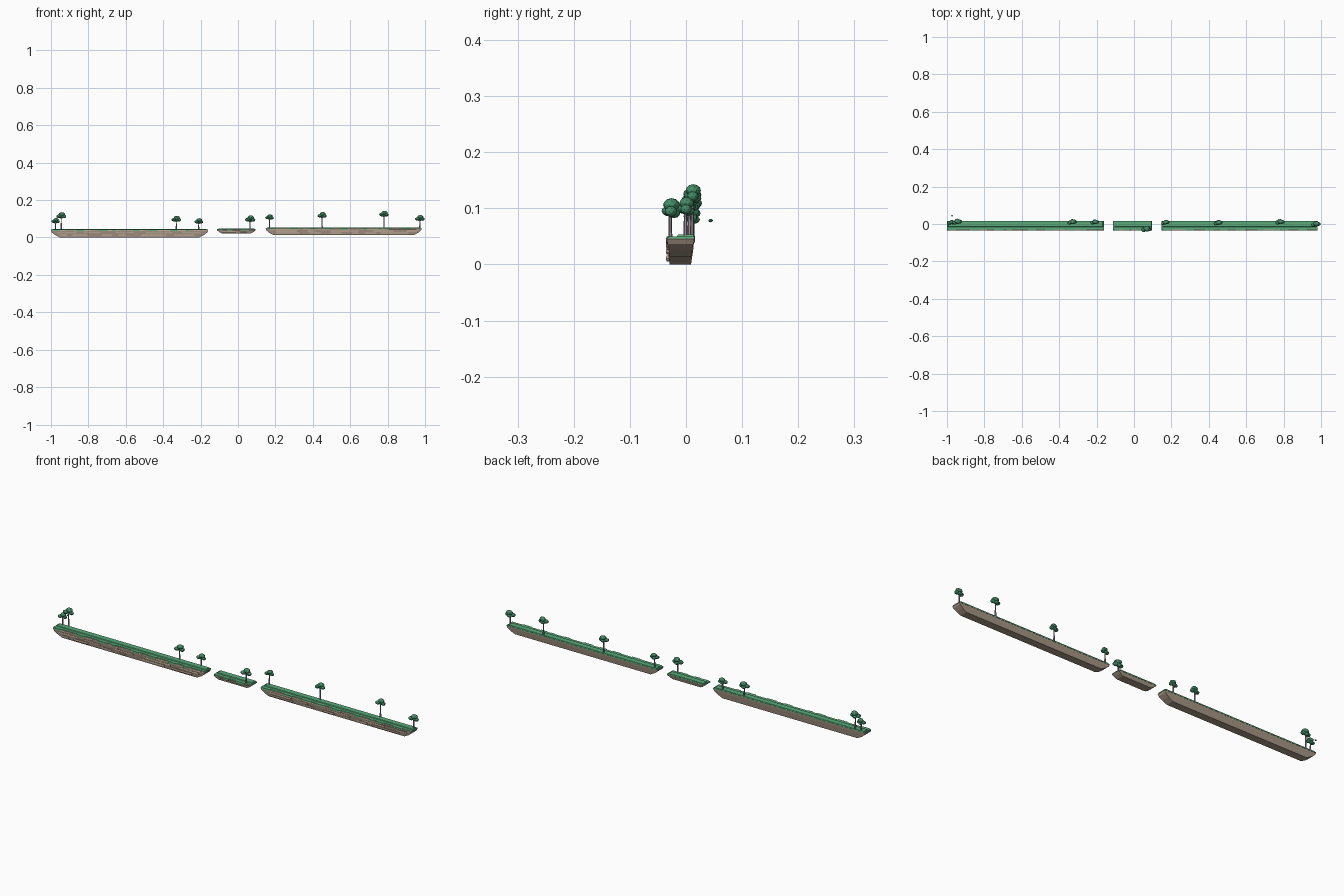
import bpy, bmesh, math, random
from mathutils import Matrix, Vector

if "Cube" in bpy.data.objects:
    bpy.data.objects.remove(bpy.data.objects["Cube"])

random.seed(4)


def material(name, rgb):
    m = bpy.data.materials.new(name)
    m.diffuse_color = (*rgb, 1)
    m.use_nodes = True
    m.node_tree.nodes["Principled BSDF"].inputs["Base Color"].default_value = m.diffuse_color
    return m


ROCK = material("rock", (0.38, 0.30, 0.23))
STONE = material("stone", (0.46, 0.36, 0.27))
GRASS = material("grass", (0.10, 0.40, 0.19))
LEAF = material("leaf", (0.06, 0.27, 0.14))
BARK = material("bark", (0.32, 0.27, 0.30))


def finish(bm, name, mat):
    bmesh.ops.recalc_face_normals(bm, faces=bm.faces)
    me = bpy.data.meshes.new(name)
    bm.to_mesh(me)
    bm.free()
    me.materials.append(mat)
    ob = bpy.data.objects.new(name, me)
    bpy.context.collection.objects.link(ob)
    return ob


def add_rings(bm, rings):
    """Skin a stack of rectangles (x0, x1, y0, y1, z), capped at both ends."""
    loops = []
    for x0, x1, y0, y1, z in rings:
        loops.append([bm.verts.new((x, y, z)) for x, y in
                      ((x0, y0), (x1, y0), (x1, y1), (x0, y1))])
    for a, b in zip(loops, loops[1:]):
        for i in range(4):
            j = (i + 1) % 4
            bm.faces.new((a[i], a[j], b[j], b[i]))
    bm.faces.new(loops[0][::-1])
    bm.faces.new(loops[-1])


def platform(side, x0, x1, z0, z1):
    h = z1 - z0
    e = min(0.05, h * 1.1)
    # hull-shaped rock body
    bm = bmesh.new()
    add_rings(bm, [
        (x0 + e, x1 - e, -0.029, 0.009, z0),
        (x0 + e * 0.45, x1 - e * 0.45, -0.031, 0.011, z0 + h * 0.32),
        (x0 + e * 0.1, x1 - e * 0.1, -0.033, 0.013, z0 + h * 0.62),
        (x0, x1, -0.034, 0.014, z1 - 0.006),
        (x0 + 0.002, x1 - 0.002, -0.033, 0.014, z1 - 0.003)])
    finish(bm, side + "_rock_body", ROCK)
    # thin slabs standing out of the front face
    bm = bmesh.new()
    rows = 3 if h > 0.03 else 2
    for r in range(rows):
        zc = z0 + h * (0.25 + 0.55 * r / max(1, rows - 1))
        inset = e * (0.8 - 0.6 * r / rows)
        x = x0 + inset + random.uniform(0, 0.03)
        while x < x1 - inset - 0.03:
            w = min(random.uniform(0.03, 0.16), x1 - inset - x)
            t = h * random.uniform(0.08, 0.13)
            yf = -0.0345 - random.uniform(0, 0.0015)
            add_rings(bm, [(x + 0.003, x + w - 0.003, yf + 0.001, -0.028, zc - t),
                           (x, x + w, yf, -0.028, zc),
                           (x + 0.004, x + w - 0.004, yf + 0.001, -0.028, zc + t)])
            x += w + random.uniform(0.02, 0.09)
    finish(bm, side + "_front_stones", STONE)
    # grass cover with a raised strip along the back
    bm = bmesh.new()
    add_rings(bm, [(x0, x1, -0.031, 0.015, z1 - 0.005),
                   (x0 + 0.001, x1 - 0.001, -0.030, 0.015, z1 - 0.001)])
    add_rings(bm, [(x0 + 0.006, x1 - 0.006, -0.017, 0.0145, z1 - 0.002),
                   (x0 + 0.008, x1 - 0.008, -0.014, 0.013, z1 + 0.002)])
    # ragged tufts hanging over the front edge
    x = x0 + 0.01
    while x < x1 - 0.05:
        w = random.uniform(0.015, 0.05)
        add_rings(bm, [(x + 0.004, x + w - 0.004, -0.0355, -0.028, z1 - 0.009),
                       (x, x + w, -0.035, -0.028, z1 - 0.001)])
        x += w + random.uniform(0.02, 0.09)
    finish(bm, side + "_grass", GRASS)


def blob(bm, centre, size, turn):
    m = (Matrix.Translation(centre) @ Matrix.Rotation(turn, 4, 'Z')
         @ Matrix.Diagonal((*size, 1)))
    bmesh.ops.create_icosphere(bm, subdivisions=2, radius=1, matrix=m)


def tree(n, x, y, base, top, half):
    # tapered trunk
    bm = bmesh.new()
    h = top - 0.02 - base
    bmesh.ops.create_cone(bm, cap_ends=True, segments=6, radius1=0.0038, radius2=0.0024,
                          depth=h, matrix=Matrix.Translation((x, y, base + h / 2)))
    finish(bm, f"trunk_{n}", BARK)
    # clustered crown
    bm = bmesh.new()
    t = random.uniform(-0.5, 0.5)
    k = half / 0.026
    for dx, dy, dz, sx, sy, sz in ((0.003, 0.002, -0.011, 0.017, 0.013, 0.011),
                                   (-0.013, -0.003, -0.021, 0.013, 0.011, 0.009),
                                   (0.014, 0.001, -0.022, 0.012, 0.010, 0.009),
                                   (0.0, 0.006, -0.025, 0.012, 0.010, 0.008)):
        c = Vector((x + dx * k, y + dy * k, top + dz * k))
        blob(bm, c, (sx * k, sy * k, sz * k), t)
    finish(bm, f"crown_{n}", LEAF)


platform("left", -1.0, -0.16, 0.0, 0.043)
platform("middle", -0.112, 0.095, 0.022, 0.045)
platform("right", 0.148, 0.982, 0.013, 0.051)

# x, y, base z, top z, crown half width
TREES = [(-0.975, 0.008, 0.04, 0.104, 0.023), (-0.945, 0.012, 0.04, 0.135, 0.027),
         (-0.33, 0.010, 0.04, 0.116, 0.026), (-0.21, 0.010, 0.04, 0.103, 0.024),
         (0.065, -0.028, 0.042, 0.118, 0.028), (0.168, 0.008, 0.048, 0.124, 0.023),
         (0.45, 0.006, 0.048, 0.136, 0.025), (0.78, 0.011, 0.048, 0.143, 0.026),
         (0.972, -0.001, 0.048, 0.120, 0.026)]
for n, spec in enumerate(TREES, 1):
    tree(n, *spec)

# single loose leaf clump behind the left end
bm = bmesh.new()
blob(bm, (-0.973, 0.044, 0.078), (0.005, 0.004, 0.003), 0)
finish(bm, "loose_leaf", LEAF)
